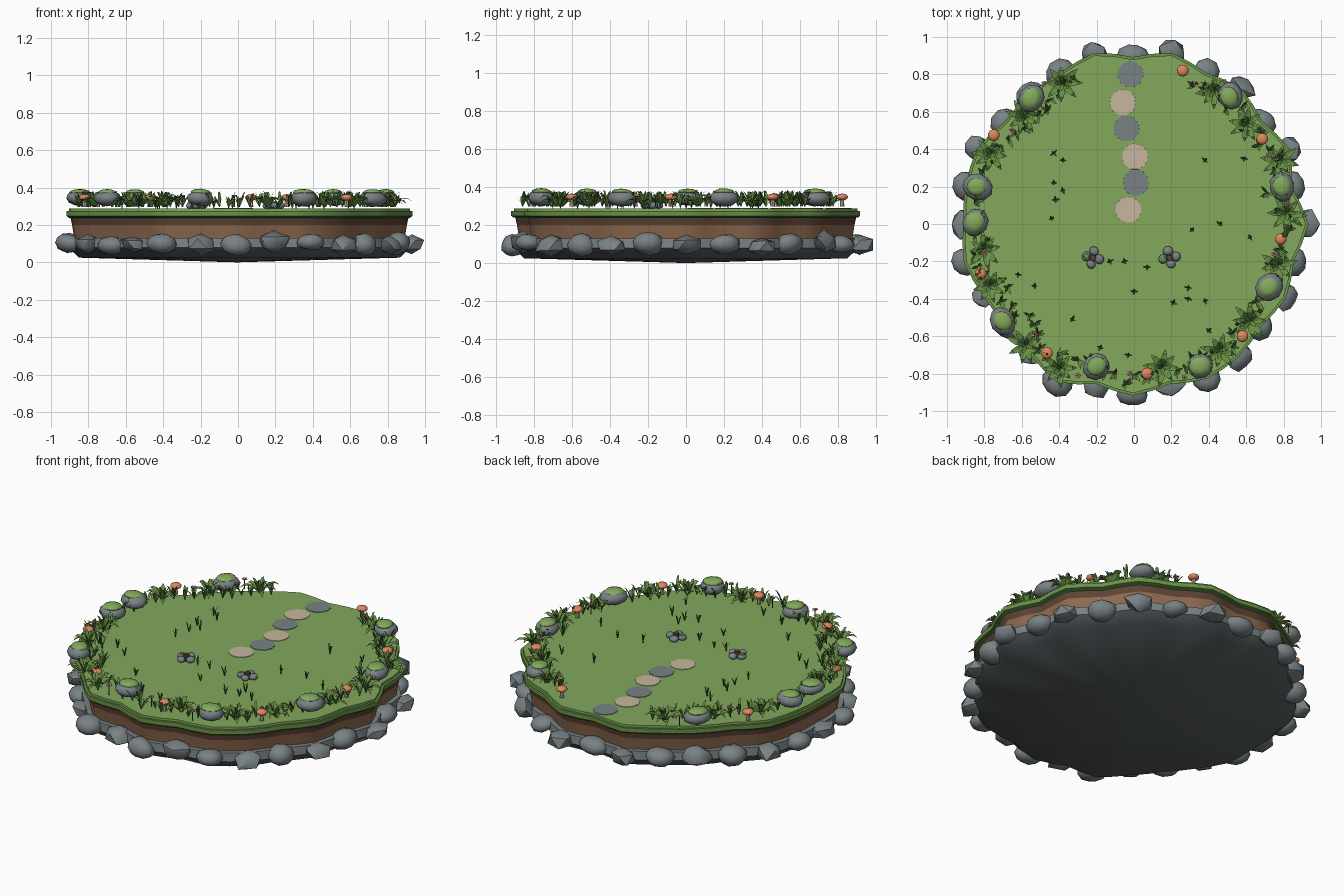
import bpy, bmesh, random
from math import sin, cos, pi, tau, radians
from mathutils import Vector, Matrix

random.seed(4)
cube = bpy.data.objects.get("Cube")
if cube:
    bpy.data.objects.remove(cube, do_unlink=True)


def material(name, r, g, b):
    """Flat colour from 0-255 display values, stored as linear."""
    lin = [((c / 255 + 0.055) / 1.055) ** 2.4 for c in (r, g, b)] + [1]
    m = bpy.data.materials.new(name)
    m.use_nodes = True
    m.diffuse_color = lin
    m.node_tree.nodes["Principled BSDF"].inputs["Base Color"].default_value = lin
    return m


GRASS = material("grass green", 130, 169, 92)
DARK_GRASS = material("dark blade green", 66, 100, 48)
LEAF = material("leaf green", 104, 146, 70)
SOIL = material("soil brown", 143, 106, 79)
DARK_SOIL = material("dark soil brown", 92, 68, 52)
STONE = material("stone grey", 121, 130, 133)
DARK_STONE = material("dark stone grey", 88, 94, 97)
ORANGE = material("mushroom orange", 222, 136, 92)
SAND = material("sand beige", 199, 182, 157)
PINK = material("flower pink", 226, 156, 156)

CENTRE = Vector((-0.005, 0.0, 0.0))
GROUND = 0.287
DECOR = 0.296
# Island radius at equal angles, counter-clockwise from +x
RADII = [.93, .865, .92, .875, .92, .89, .93, .885, .93, .89, .88, .87, .92, .91,
         .9, .92, .88, .86, .88, .93, .87, .91, .87, .91, .9, .87, .9, .875]
COUNT = len(RADII)


def radius(angle):
    t = angle / tau * COUNT
    i = int(t // 1)
    f = t - i
    return RADII[i % COUNT] * (1 - f) + RADII[(i + 1) % COUNT] * f


def on_rim(angle, offset, z):
    r = radius(angle % tau) + offset
    return CENTRE + Vector((r * cos(angle), r * sin(angle), z))


def finish(name, bm, mats, smooth=True):
    mesh = bpy.data.meshes.new(name)
    bm.to_mesh(mesh)
    bm.free()
    for m in mats:
        mesh.materials.append(m)
    obj = bpy.data.objects.new(name, mesh)
    bpy.context.collection.objects.link(obj)
    if smooth:
        bpy.ops.object.select_all(action='DESELECT')
        obj.select_set(True)
        bpy.context.view_layer.objects.active = obj
        bpy.ops.object.shade_smooth_by_angle(angle=radians(44))
    return obj


def layer(name, rings, mats, bottom_z=None, steps=COUNT * 2):
    """Loft the island outline through (inset, z, material index) rings."""
    bm = bmesh.new()
    loops = [[bm.verts.new(on_rim(tau * k / steps, inset, z)) for k in range(steps)]
             for inset, z, _ in rings]
    for (low, high, ring) in zip(loops, loops[1:], rings):
        for k in range(steps):
            n = (k + 1) % steps
            bm.faces.new((low[k], low[n], high[n], high[k])).material_index = ring[2]
    bm.faces.new(loops[-1]).material_index = rings[-1][2]
    if bottom_z is None:
        bm.faces.new(loops[0][::-1])
    else:
        tip = bm.verts.new(CENTRE + Vector((0, 0, bottom_z)))
        for k in range(steps):
            bm.faces.new((tip, loops[0][(k + 1) % steps], loops[0][k])).material_index = rings[0][2]
    return finish(name, bm, mats)


def add_blob(bm, place, size, turn=0, rough=0.0, mat=0, detail=2):
    """Rounded, slightly irregular lump."""
    made = bmesh.ops.create_icosphere(bm, subdivisions=detail, radius=1)["verts"]
    bumps = [(Vector((random.gauss(0, 1), random.gauss(0, 1), random.gauss(0, 1))).normalized(),
              random.uniform(-rough, rough)) for _ in range(9)]
    move = Matrix.Translation(place) @ Matrix.Rotation(turn, 4, 'Z') @ Matrix.Diagonal((*size, 1))
    for v in made:
        swell = 1 + sum(a * max(0, v.co.normalized().dot(d)) ** 3 for d, a in bumps)
        v.co = move @ (v.co * swell)
    for f in {f for v in made for f in v.link_faces}:
        f.material_index = mat


def add_tube(bm, place, low, high, height, sides=8, mat=0):
    move = Matrix.Translation(place + Vector((0, 0, height / 2)))
    made = bmesh.ops.create_cone(bm, cap_ends=True, segments=sides, radius1=low,
                                 radius2=high, depth=height, matrix=move)["verts"]
    for f in {f for v in made for f in v.link_faces}:
        f.material_index = mat


def add_leaf(bm, place, turn, reach, rise, width, droop=0.0, mat=0):
    """Arched, pointed blade with a fold down the middle."""
    out, side = Vector((cos(turn), sin(turn), 0)), Vector((-sin(turn), cos(turn), 0))
    rows = []
    for t, w in ((0, .35), (.45, 1), (.75, .65)):
        mid = place + out * reach * t + Vector((0, 0, rise * sin(t * pi / 2) - droop * t ** 3))
        lift = Vector((0, 0, width * w * .2))
        rows.append([bm.verts.new(p) for p in
                     (mid - side * width * w + lift, mid, mid + side * width * w + lift)])
    tip = bm.verts.new(place + out * reach + Vector((0, 0, rise - droop)))
    for a, b in zip(rows, rows[1:]):
        for i in (0, 1):
            bm.faces.new((a[i], a[i + 1], b[i + 1], b[i])[::-1]).material_index = mat
    for i in (0, 1):
        bm.faces.new((rows[-1][i], tip, rows[-1][i + 1])).material_index = mat


# Island body, from the rock base up to the turf
layer("rock_base", [(-.06, .025, 1), (0, .08, 0), (-.005, .13, 0)], [STONE, DARK_STONE], 0)
layer("soil_wall", [(-.035, .12, 0), (-.022, .2, 1), (-.012, .245, 1)], [SOIL, DARK_SOIL])
layer("turf_edge", [(-.005, .238, 1), (.008, .248, 0), (.008, .274, 0)], [LEAF, DARK_GRASS])
layer("turf_top", [(-.006, .265, 0), (-.006, GROUND, 0)], [GRASS])

# Boulders around the base
bm = bmesh.new()
for k in range(COUNT):
    a = tau * k / COUNT
    add_blob(bm, on_rim(a, .005, random.uniform(.09, .11)),
             (random.uniform(.066, .076), random.uniform(.074, .088), random.uniform(.05, .06)),
             a, .2, detail=1 + k % 2)
finish("base_boulders", bm, [STONE])

# Mossy stones on the rim
bm = bmesh.new()
for x, y in ((-.55, .67), (.51, .68), (.79, .2), (.72, -.34), (.35, -.76), (-.2, -.76),
             (-.7, -.52), (-.85, .01), (-.84, .2)):
    turn = random.uniform(0, tau)
    add_blob(bm, Vector((x, y, .342)), (.078, .068, .042), turn, .12)
    add_blob(bm, Vector((x, y, .373)), (.056, .05, .019), turn, .08, 1)
finish("mossy_stones", bm, [STONE, GRASS])

# Stepping stones, almost flush with the lawn
for k, (x, y) in enumerate(((-.02, .8), (-.06, .65), (-.04, .51), (.005, .36), (.01, .22), (-.03, .075))):
    bm = bmesh.new()
    add_tube(bm, Vector((x, y, GROUND - .01)), .071, .07, .013, 11)
    finish("stepping_stone", bm, [SAND if k % 2 else STONE])

# Mushrooms
bm = bmesh.new()
for x, y in ((-.75, .475), (.26, .82), (.685, .455), (.785, -.08), (.58, -.6), (.07, -.8),
             (-.465, -.69), (-.82, -.265)):
    add_tube(bm, Vector((x, y, DECOR)), .012, .009, .045, 8, 1)
    add_blob(bm, Vector((x, y, .347)), (.032, .032, .018))
finish("mushrooms", bm, [ORANGE, SAND])

# Leafy plants on the rim
bm = bmesh.new()
for x, y in ((-.385, .755), (-.59, .57), (-.765, .37), (-.8, -.14), (-.77, -.33), (-.58, -.65),
             (-.4, -.77), (.155, -.765), (.62, -.52), (.77, -.22), (.78, .34), (.6, .53),
             (.43, .71), (.46, -.68), (.82, .06)):
    start = random.uniform(0, tau)
    for k in range(8):
        add_leaf(bm, Vector((x, y, DECOR)), start + tau * k / 8 + random.uniform(-.15, .15),
                 random.uniform(.08, .115), random.uniform(.05, .08), .018, .035)
    for k in range(4):
        add_leaf(bm, Vector((x, y, DECOR)), start + tau * k / 4, .045, .08, .012)
finish("leafy_plants", bm, [LEAF], False)

# Grass tufts along the rim, leaving the path entrance open
bm = bmesh.new()
for k in range(84):
    a = radians(112 + 314 * k / 83)
    spot = on_rim(a, random.uniform(-.13, -.04), DECOR)
    for j in range(6):
        add_leaf(bm, spot, random.uniform(0, tau), random.uniform(.02, .05),
                 random.uniform(.04, .088), .008, 0, j % 3 > 0)
finish("rim_grass", bm, [DARK_GRASS, LEAF], False)

# Small tufts scattered over the lawn
bm = bmesh.new()
for x, y in ((-.43, .38), (-.38, .34), (-.43, .22), (-.38, .18), (-.42, .13), (-.44, .03),
             (.38, .34), (.59, .35), (.46, 0), (.31, -.03), (.62, -.07), (-.62, -.27),
             (-.53, -.33), (-.33, -.51), (-.13, -.2), (-.05, -.2), (.07, -.23), (0, -.36),
             (.21, -.42), (.29, -.34), (.29, -.4), (.38, -.41), (-.18, -.66), (-.03, -.7), (.4, -.57)):
    start = random.uniform(0, tau)
    for j in range(4):
        add_leaf(bm, Vector((x, y, GROUND)), start + tau * j / 4, random.uniform(.012, .026),
                 random.uniform(.035, .06), .005)
finish("lawn_tufts", bm, [DARK_GRASS], False)

# Flowers between the rim plants
bm = bmesh.new()
for x, y in ((-.65, .5), (-.48, .75), (-.8, -.15), (-.53, -.59), (-.3, -.81), (-.02, -.8),
             (.27, -.82), (.72, .37), (.83, .1), (.75, -.16), (.33, .75)):
    add_tube(bm, Vector((x, y, DECOR)), .003, .003, .058, 5, 1)
    for k in range(5):
        a = tau * k / 5
        add_blob(bm, Vector((x + .01 * cos(a), y + .01 * sin(a), .356)), (.007, .007, .005), detail=1)
finish("flowers", bm, [PINK, DARK_GRASS])

# Two little rings of pebbles around a stump
for name, x in (("left_pebble_ring", .19), ("right_pebble_ring", -.22)):
    bm = bmesh.new()
    add_tube(bm, Vector((x, -.18, GROUND)), .02, .016, .038, 7, 1)
    for k in range(4):
        a = tau * k / 4 + x
        spot = Vector((x + .036 * cos(a), -.18 + .036 * sin(a), GROUND + .016))
        add_blob(bm, spot, (.024, .026, .018), a, .12)
        if k == 2:
            add_blob(bm, spot + Vector((0, 0, .012)), (.017, .017, .009), a, 0, 2, 1)
    finish(name, bm, [STONE, DARK_SOIL, LEAF])
